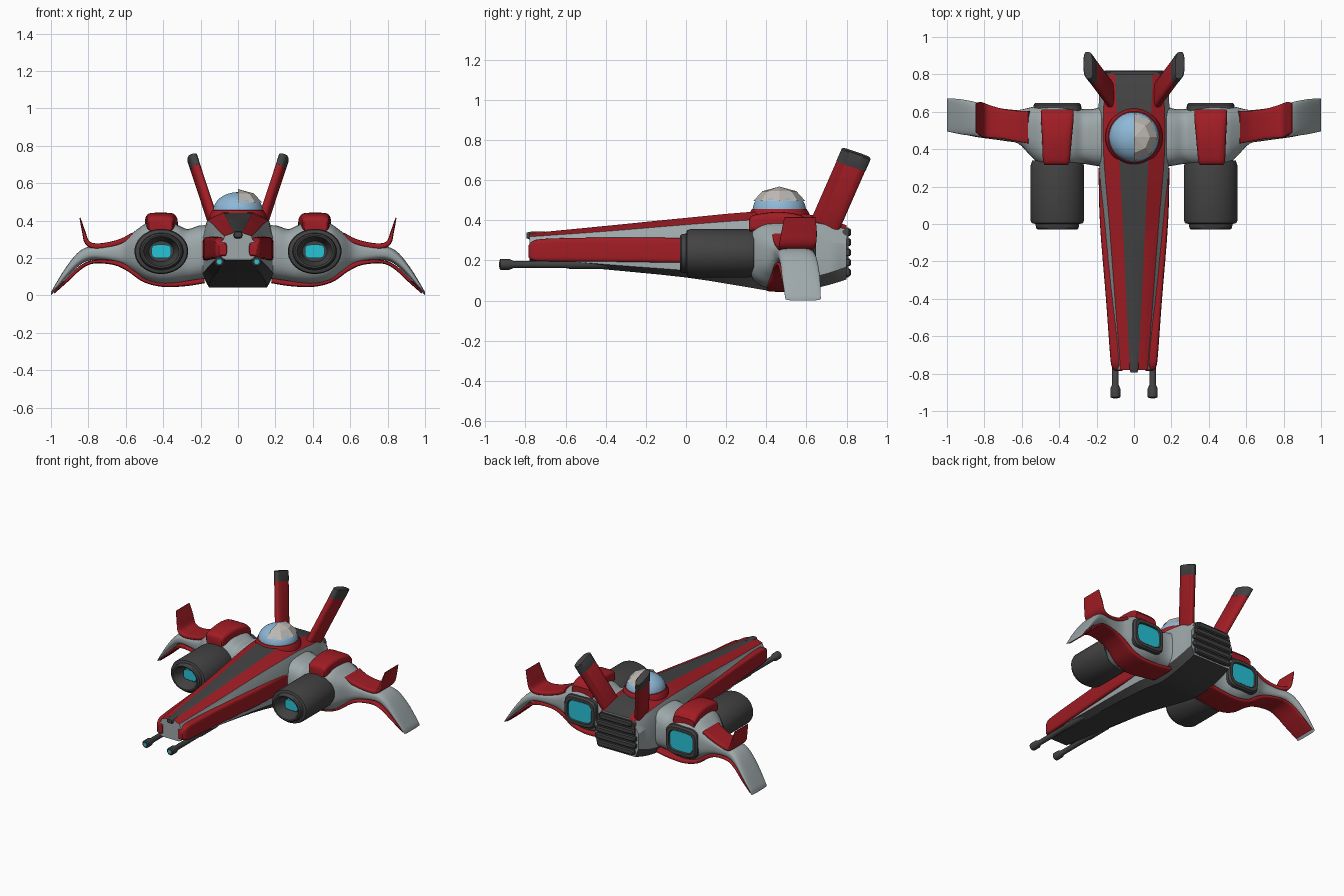
import bpy, bmesh, math
from mathutils import Vector

if "Cube" in bpy.data.objects:
    bpy.data.objects.remove(bpy.data.objects["Cube"])


def material(name, rgb):
    m = bpy.data.materials.new(name)
    m.diffuse_color = (*rgb, 1)
    m.use_nodes = True
    m.node_tree.nodes["Principled BSDF"].inputs["Base Color"].default_value = m.diffuse_color
    return m


RED = material("red", (0.36, 0.012, 0.018))
DARK = material("dark", (0.055, 0.055, 0.055))
GREY = material("light_grey", (0.34, 0.39, 0.40))
BLUE = material("glass_blue", (0.27, 0.48, 0.68))
CYAN = material("cyan_glow", (0.02, 0.55, 0.68))
PALE = material("pale_facets", (0.52, 0.49, 0.46))


def ring(c, u, v, e=2.0, n=32):
    """Superellipse ring about c, spanned by u and v."""
    c, u, v = Vector(c), Vector(u), Vector(v)
    out = []
    for i in range(n):
        a = 2 * math.pi * (i + 0.5) / n
        co, si = math.cos(a), math.sin(a)
        out.append(c + u * math.copysign(abs(co) ** (2 / e), co)
                   + v * math.copysign(abs(si) ** (2 / e), si))
    return out


def spline(rows, n=4):
    """Catmull-Rom interpolation of number rows."""
    out = []
    for i in range(len(rows) - 1):
        p = [rows[max(i - 1, 0)], rows[i], rows[i + 1], rows[min(i + 2, len(rows) - 1)]]
        for k in range(n):
            t = k / n
            out.append([0.5 * (2 * b + (c - a) * t + (2 * a - 5 * b + 4 * c - d) * t * t
                               + (3 * b - a - 3 * c + d) * t ** 3) for a, b, c, d in zip(*p)])
    return out + [list(rows[-1])]


def loft(name, rings, mats, mirror=True, bands=None, angle=35):
    """Skin over rings; bands gives a material index per side strip."""
    bm = bmesh.new()
    vs = [[bm.verts.new(p) for p in r] for r in rings]
    n = len(rings[0])
    for a, b in zip(vs, vs[1:]):
        for i in range(n):
            f = bm.faces.new((a[i], a[(i + 1) % n], b[(i + 1) % n], b[i]))
            f.material_index = bands[i] if bands else 0
    bm.faces.new(vs[0])
    bm.faces.new(vs[-1])
    bmesh.ops.recalc_face_normals(bm, faces=bm.faces)
    for f in bm.faces:
        f.smooth = angle > 0
    me = bpy.data.meshes.new(name)
    bm.to_mesh(me)
    bm.free()
    if angle:
        me.set_sharp_from_angle(angle=math.radians(angle))
    for m in mats:
        me.materials.append(m)
    ob = bpy.data.objects.new(name, me)
    bpy.context.collection.objects.link(ob)
    if mirror:
        ob.modifiers.new("mirror", 'MIRROR').use_clip = False
    return ob


def along_y(name, rows, mat, e=2.0, **kw):
    """Loft of rows (y, x, half_x, z, half_z)."""
    return loft(name, [ring((x, y, z), (hx, 0, 0), (0, 0, hz), e) for y, x, hx, z, hz in rows], [mat], **kw)


def ribbon(name, rows, mat, e=5.0):
    """Curved panel of rows (x, z, y0, y1, thickness), thick across its path."""
    rows = spline(rows)
    rings = []
    for i, (x, z, y0, y1, t) in enumerate(rows):
        a, b = rows[max(i - 1, 0)], rows[min(i + 1, len(rows) - 1)]
        nrm = Vector((a[1] - b[1], 0, b[0] - a[0])).normalized()
        rings.append(ring((x, (y0 + y1) / 2, z), (0, (y1 - y0) / 2, 0), nrm * t / 2, e))
    return loft(name, rings, [mat])


# Hull: y, top z, dark half-width, shoulder x and z, side x, side z high and low, belly x and z
hull = [
    (-0.78, .335, .022, .072, .318, .098, .275, .215, .07, .19),
    (-0.40, .372, .042, .102, .345, .130, .290, .180, .09, .155),
    (0.00, .412, .060, .132, .378, .160, .300, .150, .12, .115),
    (0.30, .440, .076, .158, .400, .185, .310, .120, .15, .068),
    (0.48, .443, .085, .165, .403, .190, .310, .105, .155, .042),
    (0.66, .420, .095, .160, .385, .188, .300, .125, .155, .065),
    (0.80, .375, .100, .135, .355, .175, .280, .170, .150, .105)]
rings = []
for y, zt, d, r, zs, w, z1, z2, b, zb in spline(hull, 3):
    half = [(d, zt), (r, zs), (r + .006, zs - .02), (w, z1), (w, z2), (b, zb)]
    rings.append([Vector((x, y, z)) for x, z in half]
                 + [Vector((-x, y, z)) for x, z in reversed(half)])
loft("hull", rings, [GREY, RED, DARK], False, [1, 0, 0, 0, 2, 2, 2, 0, 0, 0, 1, 2], 25)

# Nose keel tip, red side strakes
along_y("nose_tip", [(-.795, 0, .018, .325, .014), (-.77, 0, .026, .322, .022), (-.70, 0, .024, .322, .022)],
        DARK, 4, mirror=False)
along_y("side_strake", spline([
    (-.785, .082, .020, .245, .030), (-.765, .088, .030, .248, .046), (-.70, .098, .030, .252, .056),
    (-.40, .120, .030, .254, .060), (0, .152, .030, .250, .062), (.30, .160, .030, .245, .060)]), RED, 5)

# Twin guns
along_y("gun_barrel", [(y, .10, r, .18, r) for y, r in
                       ((-.93, .020), (-.925, .027), (-.88, .027), (-.86, .018), (-.60, .018), (-.58, .022),
                        (-.40, .022), (-.38, .015))], DARK)
along_y("gun_glow", [(-.933, .10, .013, .18, .013), (-.92, .10, .013, .18, .013)], CYAN)

# Rear grille
along_y("grille_back", [(.78, 0, .15, .240, .125), (.81, 0, .15, .240, .125)], DARK, 8, mirror=False)
for i in range(5):
    z = .14 + i * .05
    w = (.150, .163, .163, .152, .130)[i]
    along_y("grille_slat", [(.79, 0, w, z, .019), (.815, 0, w, z, .019), (.822, 0, w - .008, z, .012)],
            DARK, 10, mirror=False)

# Wing with nacelle bulge: x, y0, y1, z0, z1
wing = [(.12, .30, .66, .10, .37), (.20, .31, .62, .085, .375), (.27, .32, .615, .075, .355),
        (.33, .31, .63, .065, .38), (.41, .31, .638, .06, .395), (.49, .315, .635, .08, .385),
        (.55, .36, .625, .12, .345), (.62, .43, .61, .16, .295), (.72, .45, .62, .185, .268),
        (.80, .46, .64, .185, .26), (.86, .47, .655, .15, .225), (.93, .48, .668, .08, .135),
        (1.0, .495, .672, .0, .018)]
loft("wing", [ring((x, (a + b) / 2, (c + d) / 2), (0, (b - a) / 2, 0), (0, 0, (d - c) / 2), 3)
              for x, a, b, c, d in spline(wing)], [GREY], angle=50)

# Red wing plates
ribbon("wing_top_panel", [
    (.56, .322, .43, .605, .03), (.62, .290, .44, .605, .03), (.70, .268, .455, .615, .03),
    (.77, .264, .46, .635, .03), (.808, .285, .465, .648, .026), (.825, .34, .475, .652, .018),
    (.845, .415, .49, .645, .006)], RED)
ribbon("wing_under_panel", [
    (.18, .080, .41, .60, .03), (.28, .064, .41, .60, .03), (.40, .060, .40, .60, .03),
    (.50, .085, .41, .60, .03), (.58, .140, .43, .60, .03), (.66, .174, .44, .605, .025),
    (.77, .180, .455, .625, .02), (.84, .150, .465, .64, .02), (.91, .085, .48, .655, .018),
    (.985, .014, .50, .665, .012)], RED)
along_y("nacelle_top_plate", spline([
    (.315, .415, .062, .375, .030), (.34, .415, .072, .385, .042), (.46, .412, .080, .392, .050),
    (.57, .410, .088, .380, .046), (.612, .410, .085, .355, .035)]), RED, 4.5)

# Engine intakes
along_y("engine", [(y, .41, r, .235, r * .84) for y, r in
                   ((.34, .135), (.31, .144), (.02, .144), (.005, .138), (0, .118), (-.022, .114),
                    (-.03, .105), (-.028, .095), (0, .085), (.06, .066))], DARK)
along_y("intake_glow", [(.03, .41, .052, .235, .036), (.07, .41, .052, .235, .036)], CYAN, 4)

# Rear exhausts
along_y("exhaust_rim", [(y, .41, hx, .225, hz) for y, hx, hz in
                        ((.58, .13, .11), (.635, .128, .108), (.648, .118, .098), (.648, .098, .076),
                         (.638, .094, .072))], DARK, 4)
along_y("exhaust_glow", [(.62, .41, .096, .225, .074), (.641, .41, .092, .225, .070)], CYAN, 4)


# Tail fins, leaning out and back
def fin(name, t0, t1, grow, mat):
    rr = []
    for t, s in ((t0, 1), (t1 - .01, 1), (t1, .9)):
        c = (.125 + .12 * t, .69 + .16 * t, .37 + .365 * t)
        rr.append(ring(c, Vector((.0, .070, -.024)) * s * grow, Vector((.026, .005, -.008)) * s * grow, 3))
    loft(name, rr, [mat])


fin("tail_fin", 0, .85, 1.0, RED)
fin("tail_fin_tip", .83, 1.0, 1.02, DARK)


# Canopy: red collar, smooth glass dome, faceted half shell
def around_z(name, rows, mat):
    loft(name, [ring((0, .465, z), (r, 0, 0), (0, r, 0)) for r, z in rows], [mat], False)


around_z("canopy_collar", [(.155, .40), (.152, .43), (.138, .455), (.12, .46)], RED)
around_z("canopy_dome", [(.134 * math.cos(a), .45 + .102 * math.sin(a))
                         for a in [math.radians(11 * k) for k in range(9)]], BLUE)
bm = bmesh.new()
levels = []
for r, z in ((.128, .497), (.085, .545)):
    levels.append([bm.verts.new((r * math.cos(a), .465 + r * math.sin(a), z))
                   for a in [math.radians(-90 + 45 * k) for k in range(5)]])
apex = bm.verts.new((0, .465, .568))
lo, hi = levels
for k in range(4):
    bm.faces.new((lo[k], lo[k + 1], hi[k + 1], hi[k]))
    bm.faces.new((hi[k], hi[k + 1], apex))
bm.faces.new((lo[4], lo[0], hi[0], apex, hi[4]))
me = bpy.data.meshes.new("canopy_facets")
bm.to_mesh(me)
bm.free()
me.materials.append(PALE)
bpy.context.collection.objects.link(bpy.data.objects.new("canopy_facets", me))
